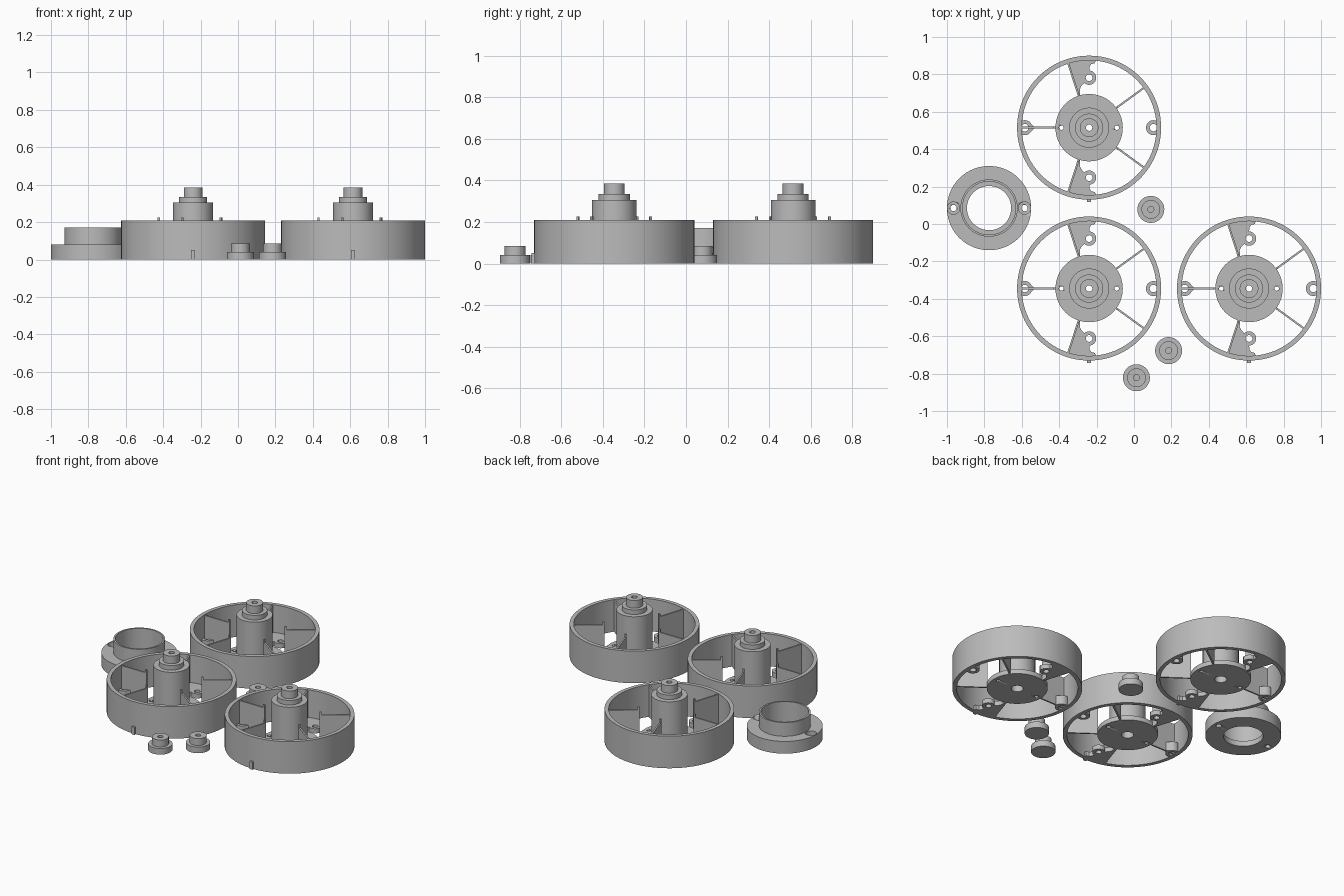
import bpy, bmesh, math
from mathutils import Matrix

if "Cube" in bpy.data.objects:
    bpy.data.objects.remove(bpy.data.objects["Cube"])

grey = bpy.data.materials.new("light grey plastic")
grey.diffuse_color = (0.5, 0.5, 0.5, 1)
grey.use_nodes = True
grey.node_tree.nodes["Principled BSDF"].inputs["Base Color"].default_value = grey.diffuse_color


def finish(name, bm, loc=(0, 0, 0), smooth=True):
    bmesh.ops.recalc_face_normals(bm, faces=bm.faces[:])
    me = bpy.data.meshes.new(name)
    bm.to_mesh(me)
    bm.free()
    me.materials.append(grey)
    ob = bpy.data.objects.new(name, me)
    ob.location = loc
    bpy.context.collection.objects.link(ob)
    if smooth:
        bpy.ops.object.select_all(action='DESELECT')
        ob.select_set(True)
        bpy.context.view_layer.objects.active = ob
        bpy.ops.object.shade_smooth_by_angle(angle=math.radians(30))
    return ob


def lathe(name, profile, loc=(0, 0, 0), n=64):
    """Revolve a closed (radius, z) outline that stays off the axis."""
    bm = bmesh.new()
    rings = []
    for i in range(n):
        a = 2 * math.pi * i / n
        rings.append([bm.verts.new((r * math.cos(a), r * math.sin(a), z))
                      for r, z in profile])
    k = len(profile)
    for i in range(n):
        p, q = rings[i], rings[(i + 1) % n]
        for j in range(k):
            bm.faces.new((p[j], q[j], q[(j + 1) % k], p[(j + 1) % k]))
    return finish(name, bm, loc)


def tube(name, r_in, r_out, z0, z1, loc=(0, 0, 0), n=32):
    return lathe(name, [(r_in, z0), (r_out, z0), (r_out, z1), (r_in, z1)], loc, n)


def prism(name, pts, z0, z1):
    """Extrude a plan outline upwards."""
    bm = bmesh.new()
    f = bm.faces.new([bm.verts.new((x, y, z0)) for x, y in pts])
    ext = bmesh.ops.extrude_face_region(bm, geom=[f])
    for v in ext["geom"]:
        if isinstance(v, bmesh.types.BMVert):
            v.co.z = z1
    return finish(name, bm, smooth=False)


def drill(ob, holes):
    """Cut vertical holes given as (x, y, radius, z0, z1) in local space."""
    for x, y, r, z0, z1 in holes:
        bm = bmesh.new()
        bmesh.ops.create_cone(bm, cap_ends=True, segments=24, radius1=r, radius2=r,
                              depth=z1 - z0,
                              matrix=Matrix.Translation((x, y, (z0 + z1) / 2)))
        cut = finish("hole_cutter", bm, ob.location)
        cut.hide_render = True
        bpy.context.view_layer.update()
        m = ob.modifiers.new("hole", 'BOOLEAN')
        m.operation, m.solver, m.object = 'DIFFERENCE', 'EXACT', cut
        bpy.context.view_layer.objects.active = ob
        bpy.ops.object.modifier_apply(modifier=m.name)
        bpy.data.objects.remove(cut)


def rib(name, angle):
    """Upright fin from the hub disc to the rim, with a small raised inner tip."""
    outline = [(0.172, 0.0), (0.368, 0.0), (0.368, 0.205), (0.19, 0.205),
               (0.19, 0.225), (0.178, 0.225), (0.178, 0.03), (0.172, 0.03)]
    bm = bmesh.new()
    f = bm.faces.new([bm.verts.new((x, -0.005, z)) for x, z in outline])
    ext = bmesh.ops.extrude_face_region(bm, geom=[f])
    for v in ext["geom"]:
        if isinstance(v, bmesh.types.BMVert):
            v.co.y = 0.005
    bm.transform(Matrix.Rotation(angle, 4, 'Z'))
    return finish(name, bm, smooth=False)


# --- drum housing, built once at the origin ---
drum = [tube("drum_rim", 0.36, 0.385, 0, 0.21, n=96)]

# stepped hub on its base disc, hollow along the axis
hub = lathe("drum_hub", [(0.036, 0), (0.18, 0), (0.18, 0.03), (0.107, 0.03),
                         (0.107, 0.305), (0.075, 0.305), (0.075, 0.335),
                         (0.05, 0.335), (0.05, 0.385), (0.017, 0.385),
                         (0.017, 0.20), (0.036, 0.20)])
drill(hub, [(s * 0.148, 0, 0.012, -0.05, 0.08) for s in (-1, 1)])
drum.append(hub)

# five ribs, evenly spaced
for i in range(5):
    drum.append(rib("drum_rib", math.pi + i * math.tau / 5))

# screw bosses with floor webs, mirrored front and back
web = [(-0.117, 0.352), (-0.056, 0.168), (-0.048, 0.172), (-0.05, 0.205),
       (-0.042, 0.222), (-0.025, 0.24), (-0.021, 0.267), (-0.018, 0.285),
       (0.0, 0.293), (0.002, 0.325), (0.012, 0.34), (0.032, 0.345),
       (0.035, 0.365), (-0.04, 0.37), (-0.115, 0.36)]
for s in (-1, 1):
    drum.append(tube("screw_boss", 0.018, 0.038, 0, 0.03, (0, s * 0.267, 0)))
    drum.append(prism("floor_web", [(x, s * y) for x, y in web], 0, 0.0295))

# side bosses against the rim
drum.append(tube("side_boss", 0.02, 0.04, 0, 0.03, (0.344, 0, 0)))
drum.append(tube("side_boss", 0.02, 0.04, 0, 0.06, (-0.344, 0, 0)))
drum.append(prism("boss_point", [(-0.323, 0.033), (-0.29, 0), (-0.323, -0.033)], 0, 0.06))

# locating tab on the outside
drum.append(prism("locating_tab", [(-0.01, -0.38), (0.01, -0.38),
                                   (0.01, -0.398), (-0.01, -0.398)], 0, 0.05))

# three identical drums
centres = [(-0.24, 0.515), (-0.24, -0.345), (0.615, -0.345)]
for ob in drum:
    base = ob.location.copy()
    for i, (cx, cy) in enumerate(centres):
        o = ob if i == 0 else ob.copy()
        if i:
            bpy.context.collection.objects.link(o)
        o.location = (base.x + cx, base.y + cy, base.z)

# --- flanged collar ring with two counterbored screw holes ---
ring = lathe("collar_ring", [(0.118, 0), (0.225, 0), (0.225, 0.08), (0.153, 0.08),
                             (0.153, 0.17), (0.142, 0.17), (0.142, 0.035),
                             (0.118, 0.035)], (-0.775, 0.085, 0), 96)
drill(ring, [(s * 0.19, 0, r, z0, 0.12) for s in (-1, 1)
             for r, z0 in ((0.033, 0.04), (0.017, -0.05))])

# --- small stepped knobs with blind centre holes ---
for x, y in [(0.09, 0.078), (0.185, -0.677), (0.013, -0.822)]:
    lathe("small_knob", [(0.0005, 0), (0.072, 0), (0.072, 0.04), (0.05, 0.04),
                         (0.05, 0.085), (0.016, 0.085), (0.016, 0.02),
                         (0.0005, 0.02)], (x, y, 0), 48)
